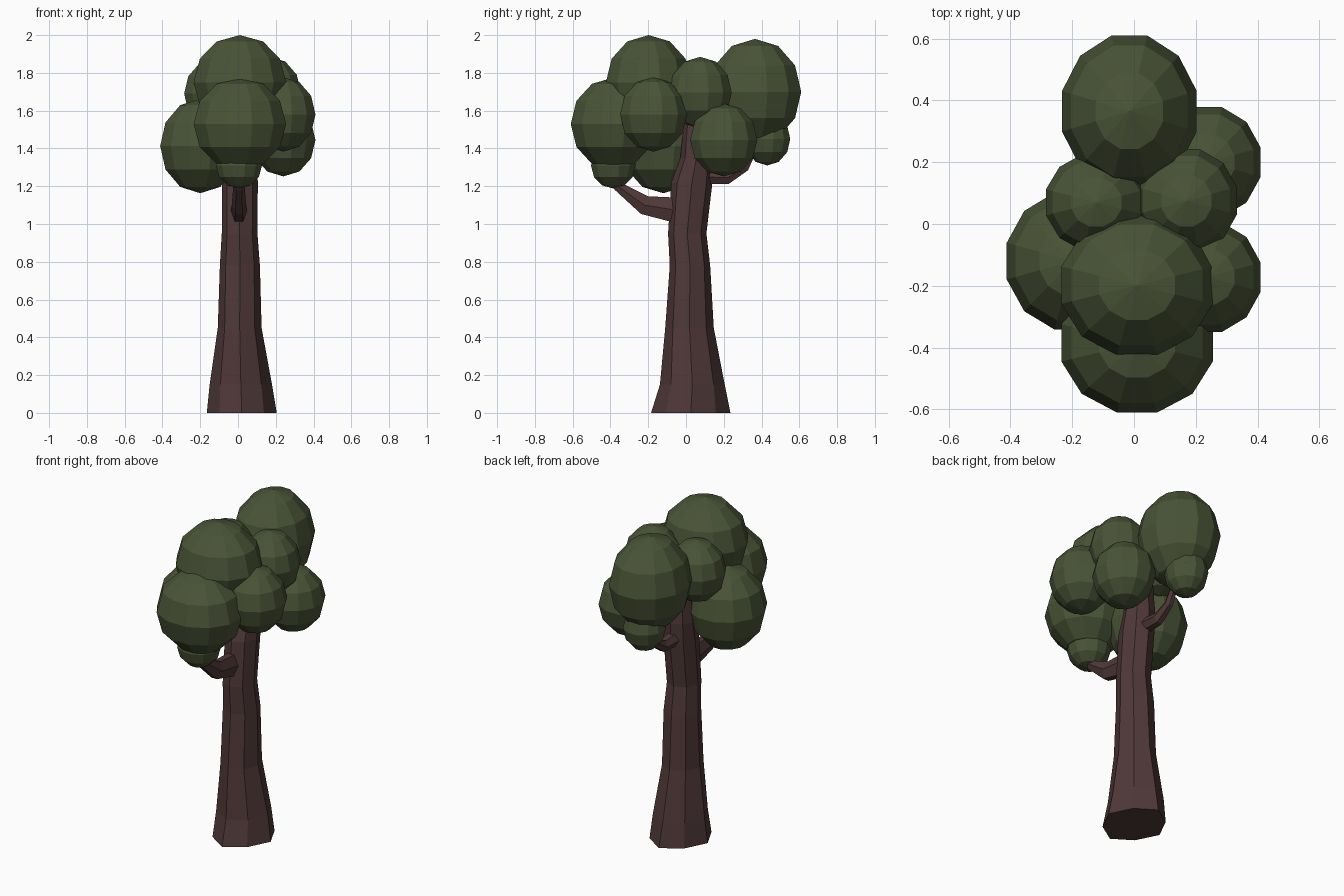
import bpy, bmesh, math
from mathutils import Vector

if "Cube" in bpy.data.objects:
    bpy.data.objects.remove(bpy.data.objects["Cube"], do_unlink=True)


def material(name, rgb):
    m = bpy.data.materials.new(name)
    m.use_nodes = True
    m.diffuse_color = (*rgb, 1)
    bsdf = m.node_tree.nodes["Principled BSDF"]
    bsdf.inputs["Base Color"].default_value = (*rgb, 1)
    bsdf.inputs["Roughness"].default_value = 0.9
    return m


BARK = material("brown bark", (0.080, 0.040, 0.040))
LEAF = material("dark green leaves", (0.067, 0.088, 0.038))


def finish(name, bm, mat):
    bmesh.ops.recalc_face_normals(bm, faces=bm.faces)
    mesh = bpy.data.meshes.new(name)
    bm.to_mesh(mesh)
    bm.free()
    mesh.materials.append(mat)
    obj = bpy.data.objects.new(name, mesh)
    bpy.context.collection.objects.link(obj)
    return obj


def loft(name, rings, mat):
    """Skin a list of equal-sized point rings and cap both ends."""
    bm = bmesh.new()
    loops = [[bm.verts.new(p) for p in ring] for ring in rings]
    n = len(loops[0])
    for a, b in zip(loops, loops[1:]):
        for i in range(n):
            j = (i + 1) % n
            bm.faces.new((a[i], a[j], b[j], b[i]))
    bm.faces.new(loops[0][::-1])
    bm.faces.new(loops[-1])
    return finish(name, bm, mat)


def branch(name, path, sides=6):
    """Tapered limb in the YZ plane; path rows are y, z, half width, half thickness."""
    pts = [Vector((0.005, y, z)) for y, z, _, _ in path]
    rings = []
    for k, (_, _, w, t) in enumerate(path):
        d = (pts[min(k + 1, len(pts) - 1)] - pts[max(k - 1, 0)]).normalized()
        up = d.cross(Vector((1, 0, 0)))
        rings.append([pts[k] + Vector((1, 0, 0)) * w * math.cos(a) + up * t * math.sin(a)
                      for a in (math.tau * i / sides for i in range(sides))])
    return loft(name, rings, BARK)


# Trunk: z, x min, x max, y min, y max, diagonal corner scale (pinched between roots)
SECTIONS = [
    (0.00, -0.165, 0.205, -0.185, 0.235, 0.90),
    (0.15, -0.150, 0.180, -0.138, 0.205, 0.93),
    (0.45, -0.107, 0.125, -0.110, 0.147, 0.97),
    (0.78, -0.096, 0.116, -0.086, 0.128, 1.00),
    (0.95, -0.086, 0.103, -0.095, 0.108, 1.00),
    (1.22, -0.085, 0.105, -0.078, 0.140, 1.00),
    (1.35, -0.085, 0.100, -0.030, 0.140, 1.00),
    (1.60, -0.070, 0.085, -0.005, 0.120, 1.00),
]
trunk_rings = []
for z, x0, x1, y0, y1, pinch in SECTIONS:
    ring = []
    for i in range(8):
        a = math.tau * i / 8
        s = pinch if i % 2 else 1.0
        ring.append(((x0 + x1) / 2 + (x1 - x0) / 2 * s * math.cos(a),
                     (y0 + y1) / 2 + (y1 - y0) / 2 * s * math.sin(a), z))
    trunk_rings.append(ring)
loft("trunk", trunk_rings, BARK)

# Two side limbs that rise into the leaves
branch("front_branch", [(-0.03, 1.07, 0.045, 0.080), (-0.22, 1.10, 0.038, 0.058),
                        (-0.36, 1.20, 0.030, 0.030), (-0.40, 1.30, 0.020, 0.022)])
branch("back_branch", [(0.08, 1.25, 0.045, 0.045), (0.22, 1.245, 0.035, 0.038),
                       (0.31, 1.30, 0.025, 0.028), (0.37, 1.42, 0.018, 0.020)])

# Leaf clusters: centre and half extents
CLUSTERS = {
    "back_crown": ((-0.015, 0.365, 1.70), (0.218, 0.245, 0.28)),
    "back_left_leaves": ((0.24, 0.20, 1.445), (0.17, 0.178, 0.193)),
    "middle_left_leaves": ((0.17, 0.075, 1.695), (0.163, 0.167, 0.19)),
    "middle_right_leaves": ((-0.122, 0.07, 1.69), (0.163, 0.157, 0.185)),
    "right_leaves": ((-0.20, -0.12, 1.413), (0.212, 0.222, 0.25)),
    "front_left_leaves": ((0.24, -0.172, 1.58), (0.17, 0.177, 0.197)),
    "top_crown": ((0.01, -0.198, 1.75), (0.245, 0.226, 0.25)),
    "front_crown": ((0.01, -0.385, 1.53), (0.245, 0.225, 0.245)),
    "small_front_leaves": ((0.005, -0.385, 1.31), (0.122, 0.118, 0.122)),
    "small_back_leaves": ((-0.02, 0.43, 1.45), (0.118, 0.122, 0.14)),
}
EDGE = math.cos(math.pi / 12)  # flat sides of a twelve-sided ball face the axes
for name, (centre, half) in CLUSTERS.items():
    bm = bmesh.new()
    bmesh.ops.create_uvsphere(bm, u_segments=12, v_segments=6, radius=1)
    for v in bm.verts:
        a = math.atan2(v.co.y, v.co.x) + math.pi / 12
        r = math.hypot(v.co.x, v.co.y) / EDGE
        v.co = (r * math.cos(a) * half[0], r * math.sin(a) * half[1], v.co.z * half[2])
    finish(name, bm, LEAF).location = centre
